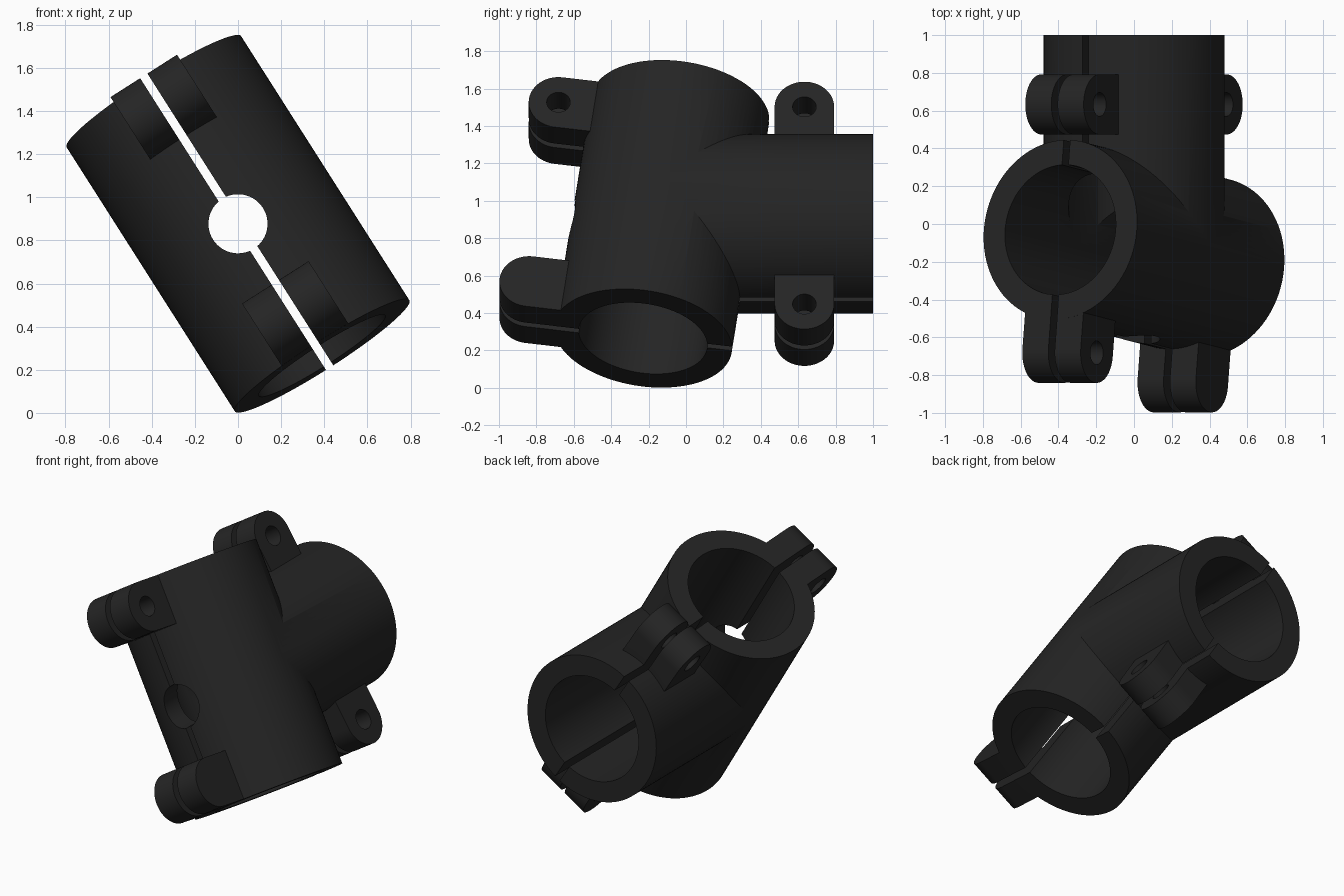
import bpy, bmesh
from math import radians, pi, sin, cos
from mathutils import Matrix

if "Cube" in bpy.data.objects:
    bpy.data.objects.remove(bpy.data.objects["Cube"])

T, R = Matrix.Translation, lambda a, ax: Matrix.Rotation(radians(a), 4, ax)
FRAME = T((0, 0, 0.877)) @ R(-32.5, 'Y')            # x = split normal, y = straight tube
TILT = FRAME @ T((0, -0.13, 0)) @ R(-7.84, 'X')     # z = slanted tube axis
R_OUT, R_IN, GAP, LUG_T, LUG_R = 0.48, 0.347, 0.04, 0.183, 0.159


def prism(name, pts, lo, hi, mat):
    """Extrude an outline in local xy from z=lo to z=hi."""
    bm = bmesh.new()
    face = bm.faces.new([bm.verts.new((x, y, lo)) for x, y in pts])
    new = bmesh.ops.extrude_face_region(bm, geom=[face])["geom"]
    bmesh.ops.translate(bm, vec=(0, 0, hi - lo),
                        verts=[g for g in new if isinstance(g, bmesh.types.BMVert)])
    bm.transform(mat)
    bmesh.ops.recalc_face_normals(bm, faces=bm.faces)
    me = bpy.data.meshes.new(name)
    bm.to_mesh(me)
    bm.free()
    ob = bpy.data.objects.new(name, me)
    bpy.context.collection.objects.link(ob)
    return ob


def rod(name, r, lo, hi, mat, n=96):
    pts = [(r * cos(2 * pi * (i + .5) / n), r * sin(2 * pi * (i + .5) / n)) for i in range(n)]
    return prism(name, pts, lo, hi, mat)


def combine(body, tool, op):
    mod = body.modifiers.new(op, 'BOOLEAN')
    mod.operation, mod.solver, mod.object = op, 'EXACT', tool
    bpy.context.view_layer.objects.active = body
    bpy.ops.object.modifier_apply(modifier=mod.name)
    bpy.data.objects.remove(tool)


# Slanted tube joined to the straight tube
ALONG_Y = FRAME @ R(-90, 'X')
body = rod("split_tube_clamp", R_OUT, -0.7325, 0.7325, TILT)
combine(body, rod("straight_tube", R_OUT - 0.001, -0.13, 1.0, ALONG_Y), 'UNION')

# Bolt lugs: local x = across the split, y = outward, z = along the tube
lugs = [(TILT @ R(180, 'Z') @ T((0, 0, s)), 0.636) for s in (0.573, -0.573)]
lugs += [(FRAME @ T((0, 0.633, 0)) @ R(a, 'X'), 0.625) for a in (90, -90)]
ACROSS = R(90, 'Y')                                  # prism z becomes lug x
for mat, out in lugs:
    arc = [(LUG_R * cos(pi * i / 32), out + LUG_R * sin(pi * i / 32)) for i in range(33)]
    outline = arc + [(-LUG_R, 0.4), (LUG_R, 0.4)]
    combine(body, prism("bolt_lug", outline, -LUG_T, LUG_T, mat @ ACROSS), 'UNION')

# Bores, front hole, bolt holes
cutters = [rod("slanted_bore", R_IN, -1, 1, TILT),
           rod("straight_bore", R_IN - 0.001, -0.13, 1.2, ALONG_Y),
           rod("front_hole", 0.137, -1.2, -0.13, ALONG_Y, 64)]
cutters += [rod("bolt_hole", 0.063, -0.4, 0.4, m @ T((0, out, 0)) @ ACROSS, 40) for m, out in lugs]
# Slit that splits the clamp into two halves
g = GAP / 2
cutters.append(prism("split_gap", [(-g, -2), (g, -2), (g, 2), (-g, 2)], -2, 2, FRAME))
for c in cutters:
    c.hide_render = True
    combine(body, c, 'DIFFERENCE')

# Near-black finish
mat = bpy.data.materials.new("black_plastic")
mat.diffuse_color = (0.018, 0.018, 0.018, 1)
mat.use_nodes = True
mat.node_tree.nodes["Principled BSDF"].inputs["Base Color"].default_value = mat.diffuse_color
body.data.materials.clear()
body.data.materials.append(mat)
bpy.ops.object.select_all(action='DESELECT')
body.select_set(True)
bpy.context.view_layer.objects.active = body
bpy.ops.object.shade_smooth_by_angle(angle=radians(30))
